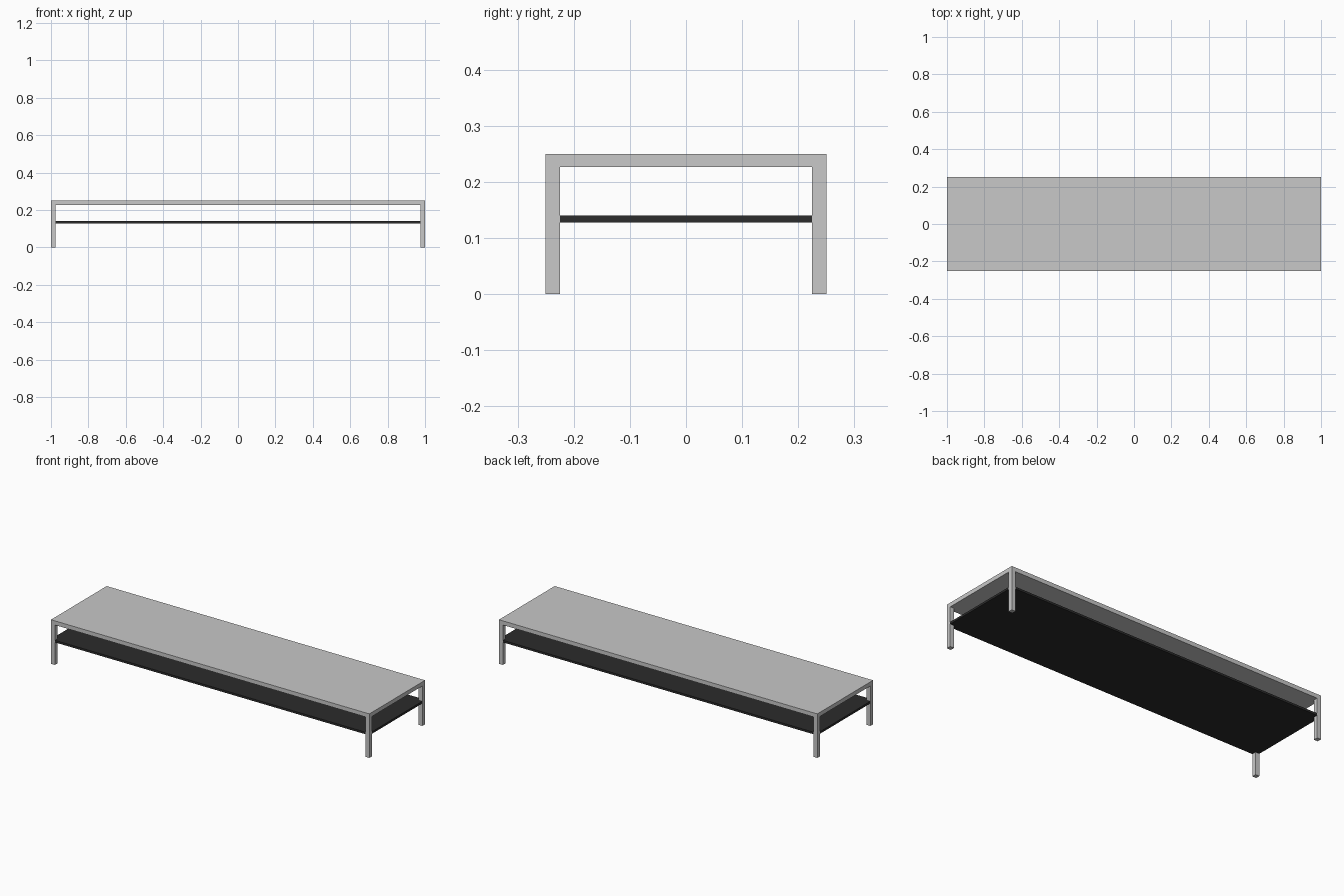
import bpy
import bmesh

cube = bpy.data.objects.get("Cube")
if cube:
    bpy.data.objects.remove(cube, do_unlink=True)

HX, HY, HEIGHT = 1.0, 0.25, 0.25      # half length, half depth, height
BAR = 0.025                           # leg width
TOP_BOTTOM = 0.2265
SHELF_LOW, SHELF_HIGH = 0.128, 0.14


def make_material(name, value):
    mat = bpy.data.materials.new(name)
    mat.use_nodes = True
    colour = (value, value, value, 1)
    mat.diffuse_color = colour
    mat.node_tree.nodes["Principled BSDF"].inputs["Base Color"].default_value = colour
    return mat


def make_prism(name, outline, low, high, mat):
    """Extrude a flat outline from one height to another."""
    bm = bmesh.new()
    base = bm.faces.new([bm.verts.new((x, y, low)) for x, y in outline])
    extruded = bmesh.ops.extrude_face_region(bm, geom=[base])["geom"]
    verts = [v for v in extruded if isinstance(v, bmesh.types.BMVert)]
    bmesh.ops.translate(bm, verts=verts, vec=(0, 0, high - low))
    bmesh.ops.recalc_face_normals(bm, faces=bm.faces)
    mesh = bpy.data.meshes.new(name)
    bm.to_mesh(mesh)
    bm.free()
    mesh.materials.append(mat)
    obj = bpy.data.objects.new(name, mesh)
    bpy.context.collection.objects.link(obj)
    return obj


def rectangle(x0, x1, y0, y1):
    return [(x0, y0), (x1, y0), (x1, y1), (x0, y1)]


grey = make_material("light grey", 0.58)
black = make_material("charcoal", 0.025)

# Table top
make_prism("table_top", rectangle(-HX, HX, -HY, HY), TOP_BOTTOM, HEIGHT, grey)

# Square legs flush with the corners of the top
for side, sx in (("left", 1), ("right", -1)):
    for end, sy in (("front", -1), ("back", 1)):
        xs = sorted((sx * HX, sx * (HX - BAR)))
        ys = sorted((sy * HY, sy * (HY - BAR)))
        make_prism(f"{end}_{side}_leg", rectangle(*xs, *ys), 0, TOP_BOTTOM, grey)

# Lower shelf, notched around the legs
ix, iy = HX - BAR, HY - BAR
shelf = []
for sx, sy in ((1, 1), (-1, 1), (-1, -1), (1, -1)):
    notch = [(sx * HX, sy * iy), (sx * ix, sy * iy), (sx * ix, sy * HY)]
    shelf += notch if sx * sy > 0 else notch[::-1]
make_prism("lower_shelf", shelf, SHELF_LOW, SHELF_HIGH, black)
